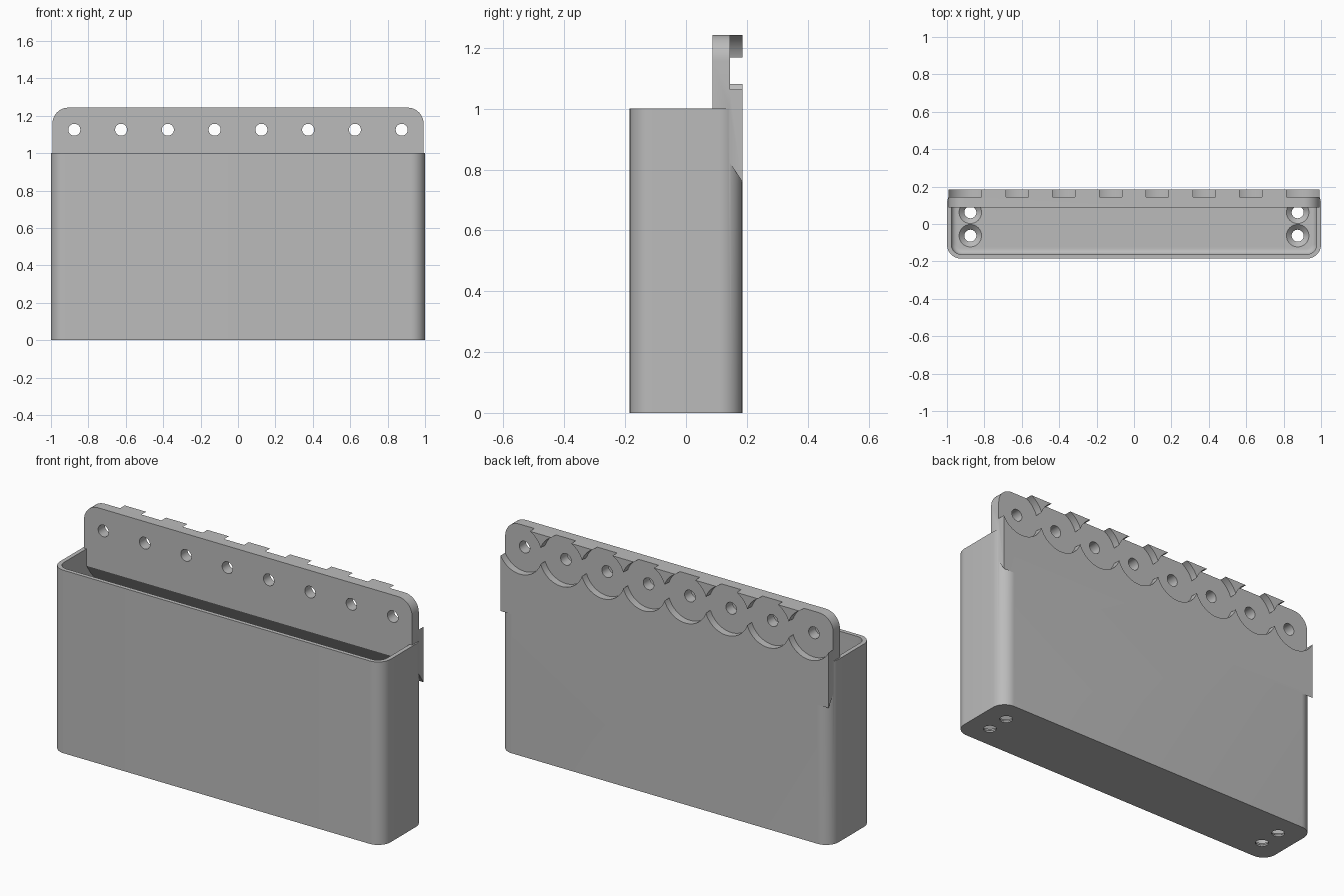
import bpy
import bmesh
import math
from mathutils import Vector

if "Cube" in bpy.data.objects:
    bpy.data.objects.remove(bpy.data.objects["Cube"], do_unlink=True)

grey = bpy.data.materials.new("plain grey")
grey.use_nodes = True
grey.diffuse_color = (0.5, 0.5, 0.5, 1)
grey.node_tree.nodes["Principled BSDF"].inputs["Base Color"].default_value = (0.5, 0.5, 0.5, 1)

HOLE_Z, TOP_Z, BACK_Y, PLATE_X = 1.125, 1.243, 0.185, 0.992


def make_object(name, bm):
    bmesh.ops.recalc_face_normals(bm, faces=bm.faces[:])
    mesh = bpy.data.meshes.new(name)
    bm.to_mesh(mesh)
    bm.free()
    mesh.materials.append(grey)
    obj = bpy.data.objects.new(name, mesh)
    bpy.context.collection.objects.link(obj)
    return obj


def prism(name, points, direction, floor_fillet=0):
    """Extrude a closed outline, optionally rounding its starting rim."""
    bm = bmesh.new()
    base = bm.faces.new([bm.verts.new(p) for p in points])
    rim = base.edges[:]
    out = bmesh.ops.extrude_face_region(bm, geom=[base], use_keep_orig=True)
    moved = [g for g in out["geom"] if isinstance(g, bmesh.types.BMVert)]
    bmesh.ops.translate(bm, verts=moved, vec=Vector(direction))
    if floor_fillet:
        bmesh.ops.bevel(bm, geom=rim, offset=floor_fillet, segments=5,
                        profile=0.5, affect="EDGES")
    return make_object(name, bm)


def arc(cx, cy, r, start, steps=12):
    """Quarter circle as 2D points."""
    return [(cx + r * math.cos(start + math.pi / 2 * i / steps),
             cy + r * math.sin(start + math.pi / 2 * i / steps))
            for i in range(steps + 1)]


def rounded_rect(hx, hy, r, z):
    pts = []
    for i, (sx, sy) in enumerate([(1, 1), (-1, 1), (-1, -1), (1, -1)]):
        pts += arc(sx * (hx - r), sy * (hy - r), r, i * math.pi / 2)
    return [(x, y, z) for x, y in pts]


def lathe(name, rings, segments=40):
    """Closed solid of revolution about z from (radius, z) rings."""
    bm = bmesh.new()
    loops = [[bm.verts.new((r * math.cos(2 * math.pi * i / segments),
                            r * math.sin(2 * math.pi * i / segments), z))
              for i in range(segments)] for r, z in rings]
    for low, high in zip(loops, loops[1:]):
        for i in range(segments):
            j = (i + 1) % segments
            bm.faces.new([low[i], low[j], high[j], high[i]])
    bm.faces.new(loops[0])
    bm.faces.new(loops[-1])
    return make_object(name, bm)


def combine(target, tool, operation):
    """Apply a boolean and remove the tool."""
    bpy.context.view_layer.update()
    mod = target.modifiers.new("combine", "BOOLEAN")
    mod.operation = operation
    mod.solver = "EXACT"
    mod.object = tool
    with bpy.context.temp_override(object=target, active_object=target):
        bpy.ops.object.modifier_apply(modifier=mod.name)
    bpy.data.objects.remove(tool, do_unlink=True)


# Open bin with rounded corners and a filleted floor
holder = prism("wall_holder", rounded_rect(1, BACK_Y, 0.075, 0), (0, 0, 1))
combine(holder, prism("cavity", rounded_rect(0.977, 0.163, 0.055, 0.035),
                      (0, 0, 1.1), floor_fillet=0.03), "DIFFERENCE")

# Countersunk holes in the floor
for x in (-0.875, 0.875):
    for y in (-0.0625, 0.0625):
        sink = lathe("floor_hole", [(0.032, -0.05), (0.032, 0.008),
                                    (0.061, 0.036), (0.061, 0.06)])
        sink.location = (x, y, 0)
        combine(holder, sink, "DIFFERENCE")

# Mounting plate: sloped underside, rounded top corners
side = [(0.087, 0.907), (BACK_Y, 0.76), (BACK_Y, TOP_Z), (0.087, TOP_Z)]
plate = prism("mounting_plate", [(-PLATE_X, y, z) for y, z in side], (2 * PLATE_X, 0, 0))
r = 0.085
front = arc(PLATE_X - r, TOP_Z - r, r, 0) + arc(r - PLATE_X, TOP_Z - r, r, math.pi / 2)
front += [(-PLATE_X, 0.5), (PLATE_X, 0.5)]
combine(plate, prism("plate_outline", [(x, -0.1, z) for x, z in front], (0, 0.5, 0)),
        "INTERSECT")
combine(holder, plate, "UNION")

# Round recesses in the back, each with a screw hole
for i in range(8):
    x = -0.875 + 0.25 * i
    for name, radius, y0 in (("recess", 0.1325, 0.145), ("screw_hole", 0.032, 0.03)):
        tool = lathe(name, [(radius, 0), (radius, 0.3)], 64)
        tool.rotation_euler = (-math.pi / 2, 0, 0)
        tool.location = (x, y0, HOLE_Z)
        combine(holder, tool, "DIFFERENCE")

# Smooth shading on curves, crisp edges elsewhere
bpy.ops.object.select_all(action="DESELECT")
holder.select_set(True)
bpy.context.view_layer.objects.active = holder
bpy.ops.object.shade_smooth_by_angle(angle=math.radians(30))
